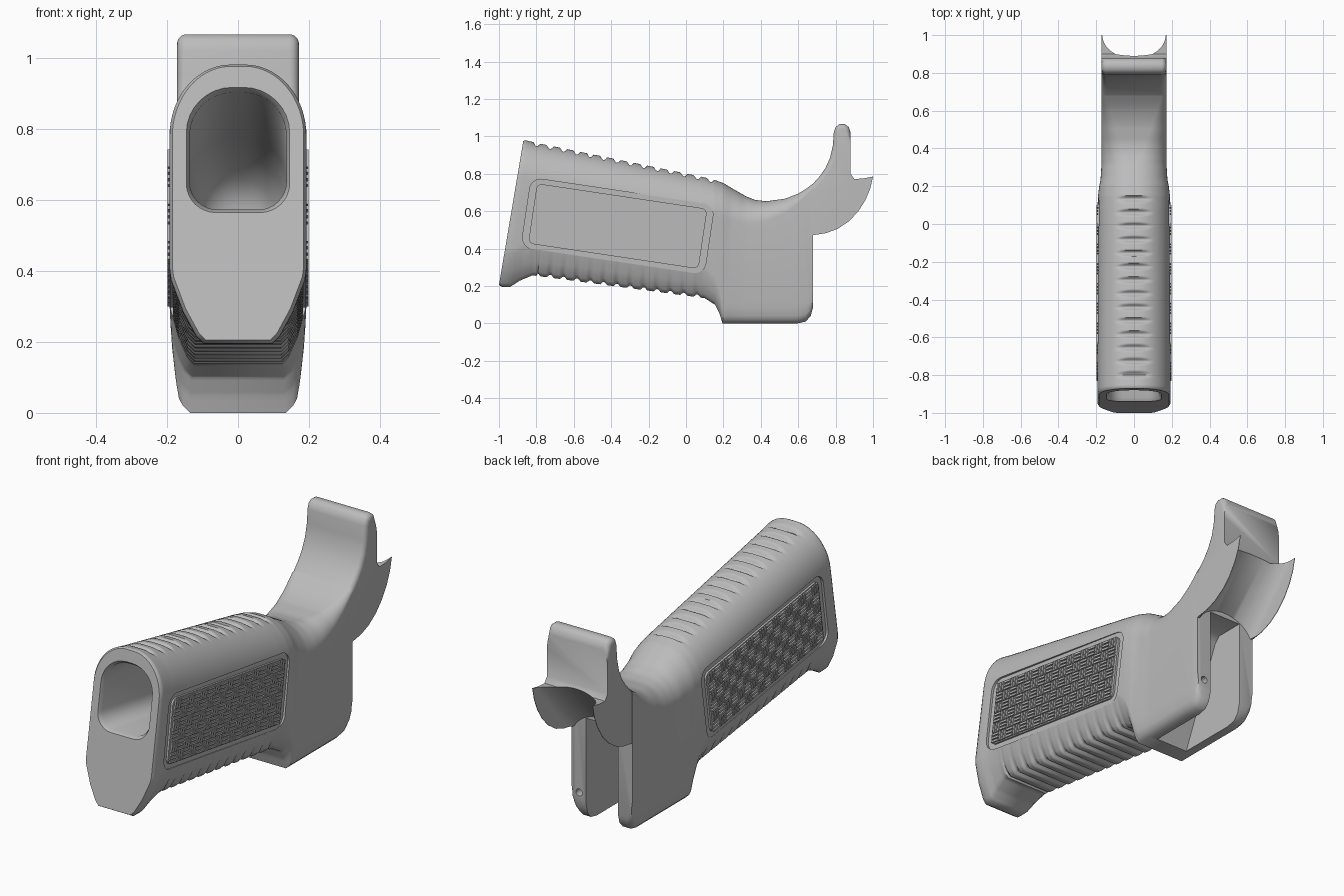
import bpy, bmesh, math
from mathutils import Matrix, Vector

cube = bpy.data.objects.get("Cube")
if cube:
    bpy.data.objects.remove(cube)

GREY = (0.5, 0.5, 0.5, 1)
mat = bpy.data.materials.new("matte grey")
mat.use_nodes = True
mat.diffuse_color = GREY
bsdf = next(n for n in mat.node_tree.nodes if n.type == "BSDF_PRINCIPLED")
bsdf.inputs["Base Color"].default_value = GREY


def finish(name, bm):
    bmesh.ops.recalc_face_normals(bm, faces=bm.faces)
    me = bpy.data.meshes.new(name)
    bm.to_mesh(me)
    bm.free()
    me.materials.append(mat)
    ob = bpy.data.objects.new(name, me)
    bpy.context.collection.objects.link(ob)
    return ob


def loft(bm, rings):
    vs = [[bm.verts.new(p) for p in r] for r in rings]
    n = len(vs[0])
    for a, b in zip(vs, vs[1:]):
        for i in range(n):
            j = (i + 1) % n
            bm.faces.new((a[i], a[j], b[j], b[i]))
    bm.faces.new(vs[0])
    bm.faces.new(vs[-1][::-1])


def prism(name, pts, lo, hi, axis, m=Matrix()):
    """Extrude an outline along X (points are y, z) or Y (points are x, z)."""
    bm = bmesh.new()
    put = (lambda p, d: (d, p[0], p[1])) if axis == "X" else (lambda p, d: (p[0], d, p[1]))
    loft(bm, [[m @ Vector(put(p, d)) for p in pts] for d in (lo, hi)])
    return finish(name, bm)


def rrect(w, h, r_top, r_bot):
    """Rounded rectangle from half width and half height."""
    pts = []
    for q, (sx, sz, r) in enumerate([(1, 1, r_top), (-1, 1, r_top), (-1, -1, r_bot), (1, -1, r_bot)]):
        for k in range(9):
            a = math.pi / 2 * (q + k / 8)
            pts.append((sx * (w - r) + r * math.cos(a), sz * (h - r) + r * math.sin(a)))
    return pts


def frame(y, z, deg):
    return Matrix.Translation((0, y, z)) @ Matrix.Rotation(math.radians(deg), 4, "X")


def cut(ob, cutters):
    bpy.context.view_layer.objects.active = ob
    for c in cutters:
        c.hide_render = True
        mod = ob.modifiers.new("cut", "BOOLEAN")
        mod.operation = "DIFFERENCE"
        mod.solver = "EXACT"
        mod.object = c
        bpy.ops.object.modifier_apply(modifier=mod.name)


# Grip and rear housing: one loft of tilted cross-sections
PITCH = 0.0715


def rib(y, lo, hi, depth):
    if not lo < y < hi:
        return 0
    return depth * max(0, math.cos(2 * math.pi * (y - 0.132) / PITCH))


def section(ty, tz, by, bz, w, rt, cx, cz):
    top, bot = Vector((0, ty, tz)), Vector((0, by, bz))
    u = (bot - top).normalized()
    h = (bot - top).length
    low = rib(by, -0.8, 0.1, 0.015)
    groove = rib(ty, -0.82, 0.16, 0.018)
    rc = min(rt, w - 0.02)
    half = [((w - rc) * f, 0) for f in (0.01, 0.5)]
    for k in range(17):
        a = math.pi / 2 * k / 16
        half.append((w - rc + rc * math.sin(a), rt * (1 - math.cos(a))))
    half += [(w, h - cz - 0.03), (w - 0.004, h - cz), (w - cx * 0.5, h - cz * 0.5 - low * 0.35),
             (w - cx, h - 0.02 - low), (w - cx - 0.02, h - low)]
    half = [(x, max(d, groove)) for x, d in half]
    full = half + [(-x, d) for x, d in half[::-1]]
    return [top + u * d + Vector((x, 0, 0)) for x, d in full]


# top y, z; bottom y, z; half width; crown; chamfer across, up; steps
STATIONS = [
    (-0.87, 0.975, -1.0, 0.205, 0.185, 0.2, 0.075, 0.18, 1),
    (-0.86, 0.98, -0.985, 0.196, 0.192, 0.2, 0.075, 0.18, 2),
    (-0.84, 0.975, -0.94, 0.195, 0.193, 0.2, 0.075, 0.18, 6),
    (-0.79, 0.963, -0.89, 0.228, 0.193, 0.2, 0.065, 0.17, 8),
    (-0.74, 0.953, -0.82, 0.257, 0.193, 0.2, 0.055, 0.15, 140),
    (0.08, 0.785, 0.1, 0.135, 0.193, 0.2, 0.05, 0.15, 10),
    (0.15, 0.768, 0.155, 0.1, 0.19, 0.19, 0.04, 0.12, 6),
    (0.2, 0.75, 0.18, 0.05, 0.185, 0.18, 0.032, 0.1, 3),
    (0.25, 0.72, 0.195, 0.0, 0.177, 0.17, 0.022, 0.08, 4),
    (0.32, 0.68, 0.3, 0.0, 0.172, 0.15, 0.017, 0.08, 3),
    (0.37, 0.66, 0.37, 0.0, 0.172, 0.13, 0.017, 0.08, 3),
    (0.43, 0.653, 0.45, 0.0, 0.172, 0.11, 0.017, 0.08, 4),
    (0.53, 0.667, 0.595, 0.0, 0.172, 0.075, 0.017, 0.08, 2),
    (0.6, 0.694, 0.64, 0.01, 0.172, 0.05, 0.017, 0.08, 2),
    (0.64, 0.718, 0.667, 0.04, 0.172, 0.035, 0.015, 0.07, 2),
    (0.68, 0.748, 0.68, 0.09, 0.172, 0.025, 0.012, 0.05, 1),
]
rings = []
for a, b in zip(STATIONS, STATIONS[1:]):
    for k in range(a[-1]):
        t = k / a[-1]
        rings.append(section(*[p + (q - p) * t for p, q in zip(a[:-1], b[:-1])]))
rings.append(section(*STATIONS[-1][:-1]))
bm = bmesh.new()
loft(bm, rings)
body = finish("grip_body", bm)

# Tang: upright plate and two rear wings
FRONT = [(0.64, 0.71), (0.68, 0.748), (0.715, 0.787), (0.745, 0.83), (0.77, 0.885), (0.785, 0.95),
         (0.79, 1.02), (0.8, 1.05), (0.82, 1.065), (0.85, 1.065), (0.87, 1.05), (0.88, 1.02)]
REAR = [(0.88, 0.8), (0.9, 0.772), (0.95, 0.775), (1.0, 0.785), (0.985, 0.72), (0.96, 0.66),
        (0.92, 0.597), (0.87, 0.545), (0.81, 0.505), (0.75, 0.483), (0.68, 0.472), (0.64, 0.47)]
tang = prism("tang", FRONT + REAR, -0.1715, 0.1715, "X")
bm = bmesh.new()
bm.from_mesh(tang.data)
keys = {(round(y, 3), round(z, 3)) for y, z in FRONT}
rim = [e for e in bm.edges if abs(e.verts[0].co.x - e.verts[1].co.x) < 0.01
       and all((round(v.co.y, 3), round(v.co.z, 3)) in keys for v in e.verts)]
bmesh.ops.bevel(bm, geom=rim, offset=0.026, segments=5, profile=0.5, affect="EDGES")
bm.to_mesh(tang.data)
bm.free()

# Front bore with a chamfered lip, closing to a rounded end
bore_frame = frame(-0.91, 0.74, -9.5)
bm = bmesh.new()
loft(bm, [[bore_frame @ Vector((x * f, y, z * f - drop)) for x, z in rrect(0.14, 0.172, 0.125, 0.08)]
          for y, f, drop in ((-0.3, 1.04, 0), (0, 1.04, 0), (0.02, 0.97, 0), (0.8, 0.97, 0),
                             (0.95, 0.9, 0.02), (1.05, 0.75, 0.04), (1.1, 0.5, 0.06))])
bore = finish("bore_cutter", bm)

# Rear slot with a sloping front wall
slot = prism("slot_cutter", [(0.24, -0.1), (0.5, 0.5), (0.53, 0.53), (0.9, 0.53), (0.9, -0.1)],
             -0.09, 0.09, "X")

# Tang channel, pin hole and side recesses
arc = [(0.169 * math.cos(math.pi * k / 24), 0.087 * math.sin(math.pi * k / 24)) for k in range(25)]
channel = prism("channel_cutter", [(0.169, -0.3)] + arc + [(-0.169, -0.3)], -0.2, 0.6, "Y",
                frame(0.72, 0.47, 47.6))
pin = prism("pin_cutter", [(x + 0.13, z) for x, z in rrect(0.018, 0.018, 0.018, 0.018)],
            0.6, 0.75, "Y", frame(0, 0.14, 0))
panel_frame = frame(-0.365, 0.52, -8.5)
recesses = [prism("recess_cutter", rrect(0.495, 0.188, 0.06, 0.06), min(s * 0.181, s * 0.3),
                  max(s * 0.181, s * 0.3), "X", panel_frame) for s in (1, -1)]
cut(body, [bore, slot, pin] + recesses)
cut(tang, [slot, channel])
for c in [bore, slot, channel, pin] + recesses:
    bpy.data.objects.remove(c)

# Side panels with a raised basket weave
CELL, COLS, ROWS, BARS = 0.053, 17, 6, 3
for side, s in (("left", 1), ("right", -1)):
    prism(side + "_panel", rrect(0.46, 0.162, 0.03, 0.03), s * 0.17, s * 0.191, "X", panel_frame)
    bm = bmesh.new()
    for i in range(COLS):
        for j in range(ROWS):
            for k in range(BARS):
                across = ((k + 0.5) / BARS - 0.5) * CELL
                flip = (i + j) % 2
                cy = (i - (COLS - 1) / 2) * CELL + (across if flip else 0)
                cz = (j - (ROWS - 1) / 2) * CELL + (0 if flip else across)
                long, thin = CELL * 0.94, CELL / BARS * 0.6
                size = (0.014, thin if flip else long, long if flip else thin)
                m = (panel_frame @ Matrix.Translation((s * 0.192, cy, cz))
                     @ Matrix.Diagonal((*size, 1)))
                bmesh.ops.create_cube(bm, size=1, matrix=m)
    finish(side + "_weave", bm)

# Smooth the rounded parts and keep crisp edges
for ob in bpy.context.selected_objects:
    ob.select_set(False)
for ob in (body, tang):
    ob.select_set(True)
bpy.context.view_layer.objects.active = body
bpy.ops.object.shade_smooth_by_angle(angle=math.radians(48))
